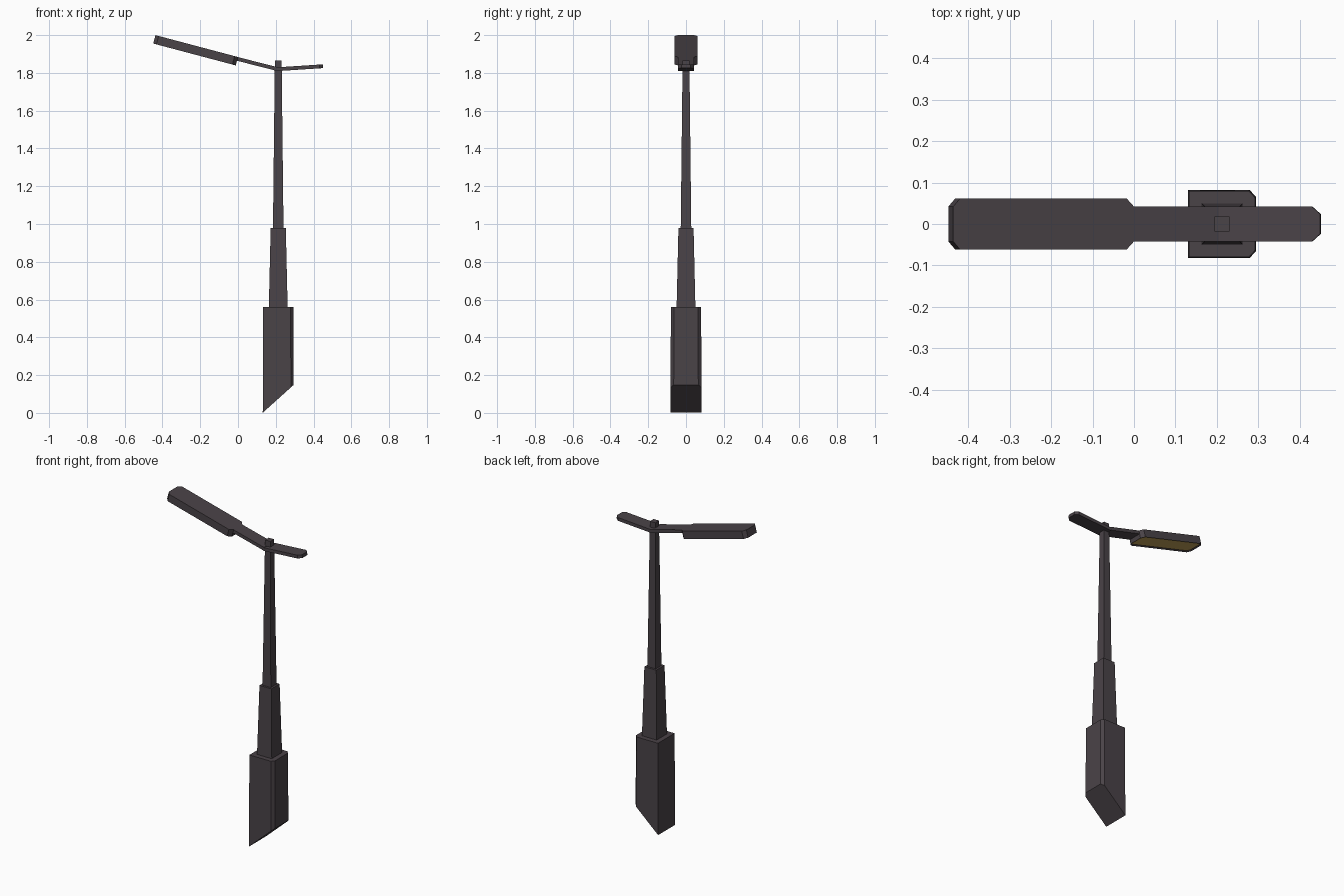
import bpy, bmesh, math
from mathutils import Vector

if "Cube" in bpy.data.objects:
    bpy.data.objects.remove(bpy.data.objects["Cube"])


def material(name, rgb):
    m = bpy.data.materials.new(name)
    m.diffuse_color = (*rgb, 1)
    m.use_nodes = True
    m.node_tree.nodes["Principled BSDF"].inputs["Base Color"].default_value = m.diffuse_color
    return m


METAL = material("dark metal", (0.068, 0.056, 0.064))
GLOW = material("lamp yellow", (0.5, 0.33, 0.09))
PX = 0.213  # pole axis


def loft(name, low, high):
    """Closed prism between two matching rings; returns object and its bottom face index 0."""
    bm = bmesh.new()
    a = [bm.verts.new(p) for p in low]
    b = [bm.verts.new(p) for p in high]
    bm.faces.new(a[::-1])
    bm.faces.new(b)
    for i in range(len(a)):
        j = (i + 1) % len(a)
        bm.faces.new((a[i], a[j], b[j], b[i]))
    bmesh.ops.recalc_face_normals(bm, faces=bm.faces)
    me = bpy.data.meshes.new(name)
    bm.to_mesh(me)
    bm.free()
    ob = bpy.data.objects.new(name, me)
    bpy.context.collection.objects.link(ob)
    me.materials.append(METAL)
    return ob


def square(h, z):
    return [(PX - h, -h, z), (PX + h, -h, z), (PX + h, h, z), (PX - h, h, z)]


def mirrored(half):
    """Outline symmetric in y from its lower half (left to right)."""
    return half + [(x, -y) for x, y in reversed(half)]


def slab(name, half, height, angle, thick):
    """Chamfered plank whose top follows height(x), thickened along its normal."""
    n = Vector((math.sin(angle), 0, -math.cos(angle))) * thick
    top = [Vector((x, y, height(x))) for x, y in mirrored(half)]
    return loft(name, [p + n for p in top], top)


# Base block with slanted bottom and chamfered outer corners
def base_outline(h):
    return mirrored([(PX - h, -h), (PX + h - 0.015, -h), (PX + h, -h + 0.017)])


loft("base", [(x, y, max(0, (x - 0.13) * 0.9)) for x, y in base_outline(0.082)],
     [(x, y, 0.56) for x, y in base_outline(0.08)])

# Tapered sleeve and pole
loft("sleeve", square(0.05, 0.55), square(0.04, 0.98))
loft("pole", square(0.028, 0.97), square(0.018, 1.865))

# Arms
TILT = math.atan(0.265)


def left_z(x):
    return 1.884 - 0.265 * x if x < 0 else 1.884 - 0.27 * x * 0.95


slab("lamp_arm", [(-0.03, -0.042), (0.205, -0.042)],
     lambda x: 1.8835 - 0.255 * x, -TILT, 0.02)
slab("short_arm", [(0.2, -0.042), (0.43, -0.042), (0.45, -0.024)],
     lambda x: 1.829 + 0.065 * (x - 0.2), math.atan(0.07), 0.02)

# Lamp head with chamfered ends
lamp = slab("lamp_head", [(-0.437, -0.042), (-0.42, -0.062), (-0.018, -0.062), (0, -0.042)],
            lambda x: 1.884 - 0.265 * x, -TILT, 0.046)

# Recessed glowing panel in the underside
lamp.data.materials.append(GLOW)
bm = bmesh.new()
bm.from_mesh(lamp.data)
under = min(bm.faces, key=lambda f: f.normal.z)
bmesh.ops.inset_region(bm, faces=[under], thickness=0.009, depth=0)
bmesh.ops.translate(bm, verts=under.verts, vec=-under.normal * 0.006)
under.material_index = 1
bm.to_mesh(lamp.data)
bm.free()
